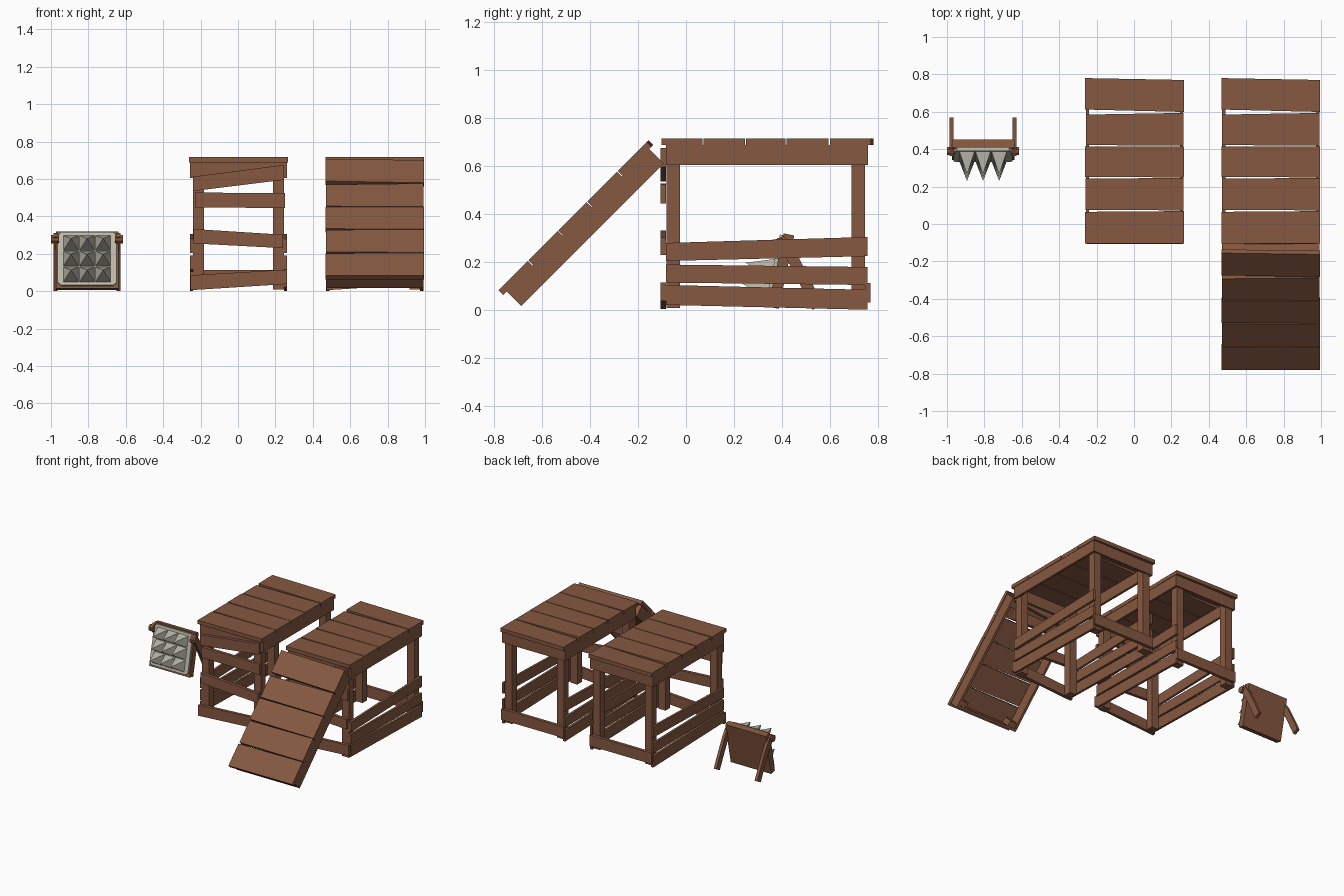
import bpy, bmesh, math
from mathutils import Matrix, Vector

if "Cube" in bpy.data.objects:
    bpy.data.objects.remove(bpy.data.objects["Cube"])


def material(name, rgb):
    m = bpy.data.materials.new(name)
    m.diffuse_color = (*rgb, 1)
    m.use_nodes = True
    m.node_tree.nodes["Principled BSDF"].inputs["Base Color"].default_value = m.diffuse_color
    return m


WOOD = material("brown wood", (0.235, 0.098, 0.052))
METAL = material("pale metal", (0.52, 0.51, 0.42))


def finish(bm, name, mat, matrix):
    bmesh.ops.recalc_face_normals(bm, faces=bm.faces)
    me = bpy.data.meshes.new(name)
    bm.to_mesh(me)
    bm.free()
    me.materials.append(mat)
    ob = bpy.data.objects.new(name, me)
    ob.matrix_world = matrix
    bpy.context.collection.objects.link(ob)
    return ob


def prism(name, pts, axis, lo, hi, matrix=Matrix(), mat=WOOD):
    """Extrude a 2D outline from lo to hi along the given axis."""
    bm = bmesh.new()
    rings = []
    for d in (lo, hi):
        ring = []
        for a, b in pts:
            co = {'x': (d, a, b), 'y': (a, d, b), 'z': (a, b, d)}[axis]
            ring.append(bm.verts.new(co))
        bm.faces.new(ring)
        rings.append(ring)
    n = len(pts)
    for i in range(n):
        j = (i + 1) % n
        bm.faces.new((rings[0][i], rings[0][j], rings[1][j], rings[1][i]))
    return finish(bm, name, mat, matrix)


def rect(a0, a1, b0, b1):
    return [(a0, b0), (a1, b0), (a1, b1), (a0, b1)]


# deck planks: start/end at left edge, start/end at right edge, side inset
PLANKS = [(0.0, 0.168, 0.0, 0.172, 0.0),
          (0.178, 0.346, 0.176, 0.349, 0.003),
          (0.355, 0.518, 0.352, 0.518, 0.0),
          (0.525, 0.688, 0.522, 0.697, 0.004),
          (0.715, 0.883, 0.702, 0.873, 0.0)]


def deck(name, m, leg_end):
    """Planked top with rails and corner posts; origin at the front top edge."""
    for i, (l0, l1, r0, r1, inset) in enumerate(PLANKS):
        xl, xr = -0.264 + inset, 0.264 - inset / 2
        prism(f"{name}_plank_{i+1}", [(xl, l0), (xr, r0), (xr, r1), (xl, l1)],
              'z', -0.028, 0, m)
    for s, side in ((-1, "left"), (1, "right")):
        prism(f"{name}_{side}_rail", rect(0.02, 0.86, -0.112, -0.028), 'x',
              s * 0.243, s * 0.260, m)
        for y, end in ((0.021, "front"), (0.792, "back")):
            prism(f"{name}_{end}_{side}_post", rect(y, y + 0.056, leg_end, -0.028),
                  'x', s * 0.185, s * 0.243, m)
    for y, end in ((0.02, "front"), (0.843, "back")):
        prism(f"{name}_{end}_rail", rect(-0.243, 0.243, -0.112, -0.028),
              'y', y, y + 0.017, m)


# uneven boards: low/high at first end, low/high at second end
SIDE_BOARDS = [(0.205, 0.280, 0.225, 0.305),
               (0.115, 0.190, 0.105, 0.180),
               (0.022, 0.105, 0.002, 0.085)]
FRONT_BOARDS = [(-0.243, 0.243, 0.535, 0.612, 0.595, 0.675),
                (-0.232, 0.249, 0.447, 0.527, 0.445, 0.524),
                (-0.240, 0.238, 0.255, 0.332, 0.230, 0.302),
                (-0.258, 0.258, 0.005, 0.085, 0.038, 0.115)]


def platform(name, x):
    deck(name, Matrix.Translation((x, -0.103, 0.716)), -0.706)
    m = Matrix.Translation((x, 0, 0))
    for s, side in ((-1, "left"), (1, "right")):
        for i, (a0, a1, b0, b1) in enumerate(SIDE_BOARDS):
            prism(f"{name}_{side}_board_{i+1}",
                  [(-0.083, a0), (0.755, b0), (0.755, b1), (-0.083, a1)],
                  'x', s * 0.243, s * 0.260, m)
    for i, (x0, x1, a0, a1, b0, b1) in enumerate(FRONT_BOARDS):
        prism(f"{name}_front_board_{i+1}", [(x0, a0), (x1, b0), (x1, b1), (x0, a1)],
              'y', -0.106, -0.083, m)
    prism(f"{name}_back_bottom_board", rect(-0.255, 0.258, 0.032, 0.113),
          'y', 0.745, 0.768, m)


platform("centre_platform", 0.003)
platform("right_platform", 0.731)

# ramp: the same deck leaned at 45 degrees against the right platform
deck("ramp", Matrix.Translation((0.731, -0.78, 0.083))
     @ Matrix.Rotation(math.radians(45), 4, 'X'), -0.105)

# spike trap: leaning board; local y is the board normal, local z runs up it
CX = -0.807
trap = (Matrix.Translation((CX, 0.342, 0.015))
        @ Matrix.Rotation(math.radians(-12), 4, 'X'))
prism("trap_board", rect(-0.167, 0.167, 0.0, 0.312), 'y', 0.0, 0.045, trap)
c, w, z0, z1 = 0.018, 0.158, 0.014, 0.304
prism("trap_metal_plate",
      [(-w + c, z0), (w - c, z0), (w, z0 + c), (w, z1 - c),
       (w - c, z1), (-w + c, z1), (-w, z1 - c), (-w, z0 + c)],
      'y', -0.014, 0.0, trap, METAL)

# three by three grid of pyramid spikes
for row in range(3):
    for col in range(3):
        bm = bmesh.new()
        cx, cz, h = (col - 1) * 0.086, 0.073 + row * 0.086, 0.041
        base = [bm.verts.new((cx + a * h, -0.013, cz + b * h))
                for a, b in ((-1, -1), (1, -1), (1, 1), (-1, 1))]
        tip = bm.verts.new((cx, -0.130, cz))
        bm.faces.new(base)
        for i in range(4):
            bm.faces.new((base[i], base[(i + 1) % 4], tip))
        finish(bm, f"spike_{row+1}_{col+1}", METAL, trap)

# bent rear legs and the pegs that hold them
PATH = [(0.385, 0.300), (0.440, 0.225), (0.505, 0.100), (0.548, 0.012)]
HALF = 0.021
upper = [(y + HALF, z + HALF * 0.5) for y, z in PATH]
lower = [(y - HALF, z - HALF * 0.5) for y, z in PATH]
for s, side in ((-1, "left"), (1, "right")):
    m = Matrix.Translation((CX, 0, 0))
    prism(f"trap_{side}_leg", upper + lower[::-1], 'x', s * 0.158, s * 0.180, m)
    peg = [(0.390 + 0.024 * math.cos(k * math.pi / 4 + math.pi / 8),
            0.278 + 0.024 * math.sin(k * math.pi / 4 + math.pi / 8)) for k in range(8)]
    prism(f"trap_{side}_peg", peg, 'x', s * 0.150, s * 0.192, m)
